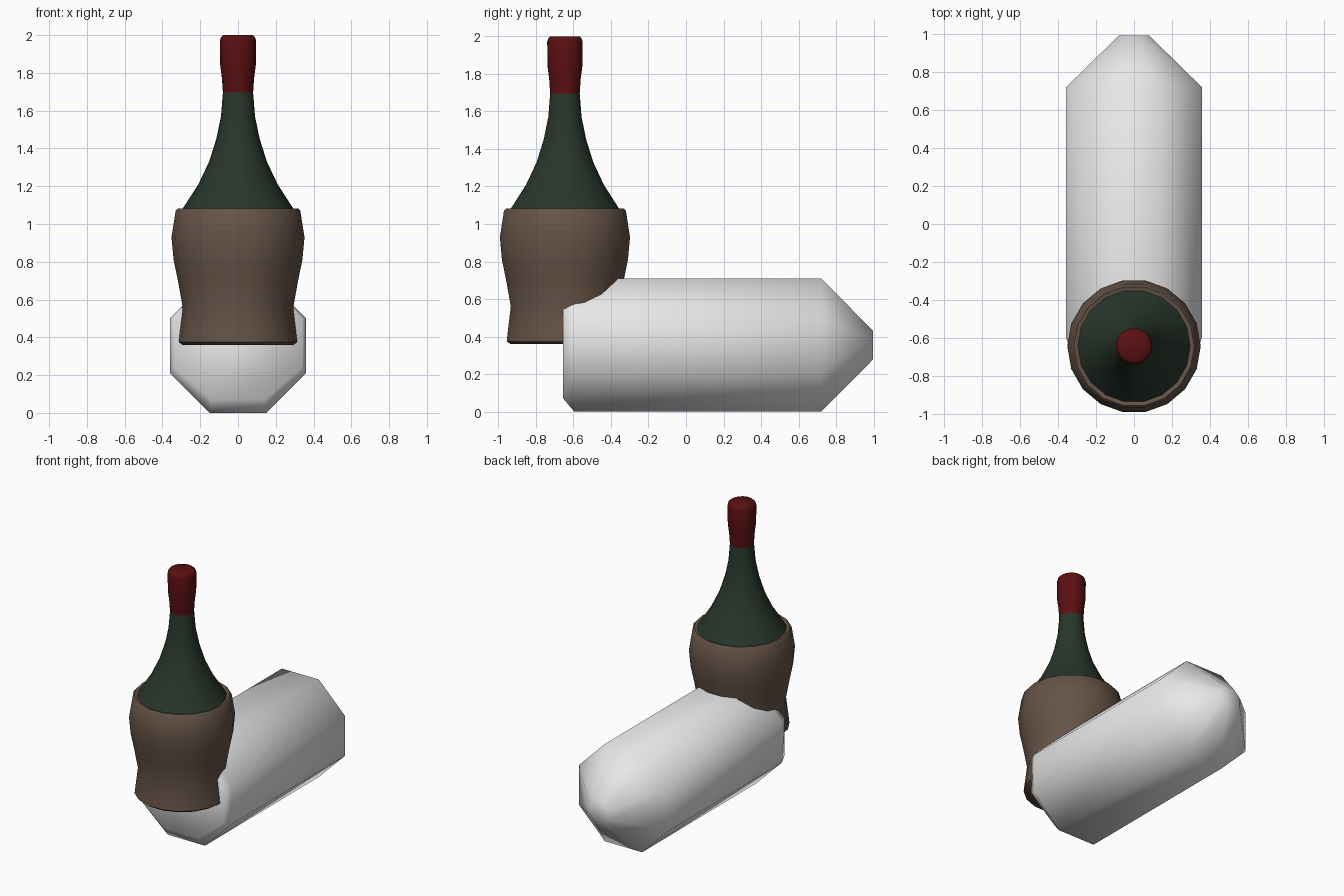
import bpy, bmesh, math

if "Cube" in bpy.data.objects:
    bpy.data.objects.remove(bpy.data.objects["Cube"])


def material(name, rgb):
    m = bpy.data.materials.new(name)
    m.diffuse_color = (*rgb, 1)
    m.use_nodes = True
    m.node_tree.nodes["Principled BSDF"].inputs["Base Color"].default_value = m.diffuse_color
    return m


WHITE = material("pale grey", (0.8, 0.8, 0.8))
BROWN = material("woven brown", (0.13, 0.087, 0.063))
GREEN = material("bottle green", (0.021, 0.037, 0.024))
RED = material("wax red", (0.105, 0.005, 0.006))


def skin_rings(name, rings, mat, angle):
    """Bridge equal-sized closed rings of points and cap both ends."""
    bm = bmesh.new()
    vs = [[bm.verts.new(p) for p in ring] for ring in rings]
    n = len(vs[0])
    for a, b in zip(vs, vs[1:]):
        for i in range(n):
            j = (i + 1) % n
            bm.faces.new((a[i], a[j], b[j], b[i]))
    bm.faces.new(vs[0])
    bm.faces.new(vs[-1])
    bmesh.ops.recalc_face_normals(bm, faces=bm.faces)
    me = bpy.data.meshes.new(name)
    bm.to_mesh(me)
    bm.free()
    ob = bpy.data.objects.new(name, me)
    bpy.context.collection.objects.link(ob)
    me.materials.append(mat)
    bpy.ops.object.select_all(action='DESELECT')
    ob.select_set(True)
    bpy.context.view_layer.objects.active = ob
    bpy.ops.object.shade_smooth_by_angle(angle=math.radians(angle))
    return ob


def lathe(name, profile, mat, sides=18, cy=-0.645):
    rings = [[(r * math.cos(math.tau * i / sides),
               cy + r * math.sin(math.tau * i / sides), z)
              for i in range(sides)] for r, z in profile]
    return skin_rings(name, rings, mat, 50)


# bottle: woven basket, glass shoulder and neck, wax cap
lathe("basket", [(0.295, 0.36), (0.315, 0.375), (0.31, 0.42), (0.293, 0.56),
                 (0.318, 0.70), (0.341, 0.81), (0.352, 0.93), (0.33, 1.07),
                 (0.318, 1.083), (0.29, 1.075)], BROWN)
lathe("glass_neck", [(0.308, 1.06), (0.292, 1.083), (0.21, 1.21), (0.153, 1.33),
                     (0.115, 1.45), (0.09, 1.57), (0.078, 1.72)], GREEN)
lathe("wax_cap", [(0.08, 1.695), (0.085, 1.77), (0.094, 1.84), (0.096, 1.97),
                  (0.09, 1.99), (0.078, 2.0)], RED)

# long octagonal block: full section, tapered back, lightly chamfered front
OCT = [(0.15, -0.355), (0.36, -0.145), (0.36, 0.145), (0.15, 0.355)]
OCT += [(-x, z) for x, z in reversed(OCT)]


def section(y, sx, low, high):
    return [(x * sx, y, 0.355 + z * (low if z < 0 else high)) for x, z in OCT]


skin_rings("block", [section(-0.655, 0.94, 0.8, 1), section(-0.595, 1, 1, 1),
                     section(0.72, 1, 1, 1), section(0.995, 0.22, 0.22, 0.22)],
           WHITE, 80)
